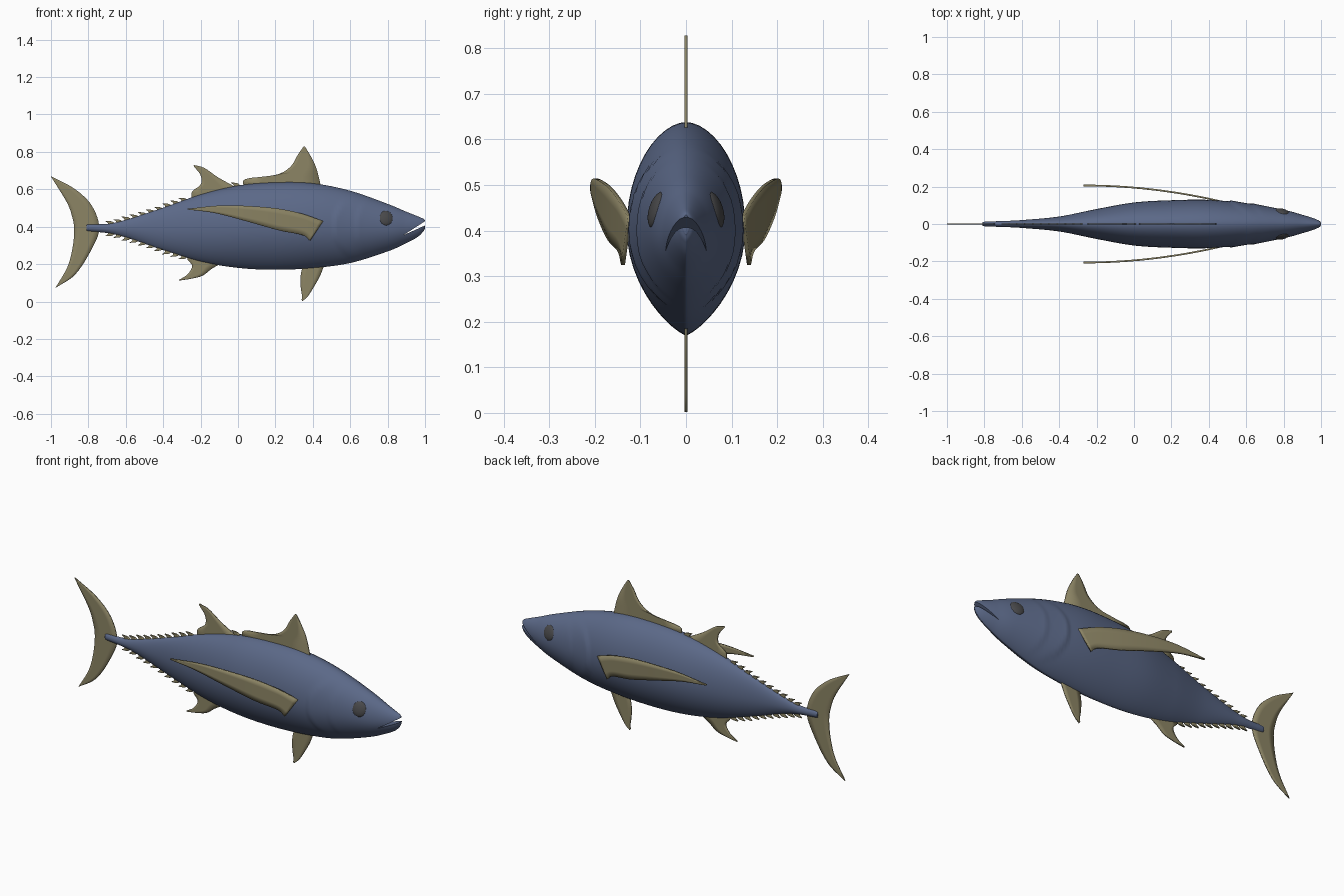
import bpy, bmesh, math
from mathutils import Vector

if "Cube" in bpy.data.objects:
    bpy.data.objects.remove(bpy.data.objects["Cube"])


def material(name, rgb):
    m = bpy.data.materials.new(name)
    m.diffuse_color = (*rgb, 1)
    m.use_nodes = True
    m.node_tree.nodes["Principled BSDF"].inputs["Base Color"].default_value = m.diffuse_color
    return m


BLUE = material("slate blue skin", (0.105, 0.140, 0.245))
OLIVE = material("olive fin", (0.265, 0.235, 0.130))
DARK = material("dark eye", (0.065, 0.065, 0.068))


def spline(pts, n):
    """Open Catmull-Rom curve through the points, n + 1 samples."""
    p = [Vector(q) for q in pts]
    p = [p[0] * 2 - p[1]] + p + [p[-1] * 2 - p[-2]]
    out = []
    for k in range(n + 1):
        u = k / n * (len(pts) - 1)
        i = min(int(u), len(pts) - 2)
        t = u - i
        a, b, c, d = p[i:i + 4]
        out.append(0.5 * (2 * b + (c - a) * t + (2 * a - 5 * b + 4 * c - d) * t * t
                          + (3 * b - a - 3 * c + d) * t ** 3))
    return out


def make(name, verts, faces, mat):
    me = bpy.data.meshes.new(name)
    me.from_pydata([tuple(v) for v in verts], [], faces)
    bm = bmesh.new()
    bm.from_mesh(me)
    bmesh.ops.remove_doubles(bm, verts=bm.verts, dist=1e-5)
    bmesh.ops.recalc_face_normals(bm, faces=bm.faces)
    bm.to_mesh(me)
    bm.free()
    me.materials.append(mat)
    ob = bpy.data.objects.new(name, me)
    bpy.context.collection.objects.link(ob)
    return ob


def smooth(ob, angle=40):
    bpy.ops.object.select_all(action='DESELECT')
    ob.select_set(True)
    bpy.context.view_layer.objects.active = ob
    bpy.ops.object.shade_smooth_by_angle(angle=math.radians(angle))


def fin(name, lead, trail, side=lambda x: 0.0, thick=0.006, n=20):
    """Thin blade stretched between a leading and a trailing edge (x, z)."""
    m = 4
    verts, faces = [], []
    for a, b in zip(spline(lead, n), spline(trail, n)):
        for j in range(m + 1):
            q = a.lerp(b, j / m)
            verts.append((q.x, side(q.x), q.y))
    for i in range(n):
        for j in range(m):
            k = i * (m + 1) + j
            faces.append((k, k + 1, k + m + 2, k + m + 1))
    ob = make(name, verts, faces, OLIVE)
    mod = ob.modifiers.new("thickness", 'SOLIDIFY')
    mod.thickness = thick
    mod.offset = 0
    smooth(ob)
    return ob


# Body: lofted rings from stations (x, top, bottom, half width)
stations = [(-.81, .400, .385, .005), (-.80, .413, .376, .012), (-.70, .415, .366, .016),
            (-.60, .437, .343, .021), (-.40, .502, .275, .040), (-.20, .572, .214, .080),
            (0, .620, .180, .115), (.20, .637, .170, .127), (.40, .632, .179, .129),
            (.60, .592, .206, .110), (.80, .522, .268, .076), (.90, .480, .312, .049),
            (.96, .456, .345, .031), (.99, .443, .374, .018), (1.0, .434, .392, .007)]
rings = spline(stations_4d := [Vector(s) for s in stations], 210)
SEG = 48


def gill(x, s):
    """Raised plate behind the head, ending in two curved steps."""
    d = 0
    for edge, h in ((.505 + .13 * s * s, .008), (.625 + .07 * s * s, .005)):
        t = x - edge
        if t > 0:
            d += h * min(1, t / .008) * math.exp(-t / .06)
    return d * max(0, 1 - s ** 4)


verts, faces = [], []
for x, top, bot, w in rings:
    mid, h = (top + bot) / 2, (top - bot) / 2
    for k in range(SEG):
        a = 2 * math.pi * k / SEG
        c, s = math.cos(a), math.sin(a)
        y = w * abs(c) ** (1.1 if s > 0 else 1.55)
        y += gill(x, s) * abs(c)
        verts.append((x, math.copysign(y, c), mid + h * s))
for i in range(len(rings) - 1):
    for k in range(SEG):
        a, b = i * SEG + k, i * SEG + (k + 1) % SEG
        faces.append((a, b, b + SEG, a + SEG))
faces.append(tuple(range(SEG)))
faces.append(tuple(range(len(verts) - SEG, len(verts))))
body = make("body", verts, faces, BLUE)

# Mouth: wedge cut out of the snout
tri = [(.885, .355), (1.05, .462), (1.05, .429)]
cutter = make("mouth_cutter", [(x, y, z) for y in (-.2, .2) for x, z in tri],
              [(0, 1, 2), (3, 4, 5), (0, 1, 4, 3), (1, 2, 5, 4), (2, 0, 3, 5)], BLUE)
cutter.hide_render = True
mod = body.modifiers.new("mouth", 'BOOLEAN')
mod.operation = 'DIFFERENCE'
mod.solver = 'EXACT'
mod.object = cutter
bpy.context.view_layer.objects.active = body
bpy.ops.object.modifier_apply(modifier=mod.name)
bpy.data.objects.remove(cutter)
smooth(body, 45)

# Eyes: flattened balls turned to follow the head
for s in (-1, 1):
    bpy.ops.mesh.primitive_uv_sphere_add(segments=32, ring_count=16, radius=1,
                                         location=(.79, s * .063, .445))
    eye = bpy.context.object
    eye.name = "eye"
    eye.scale = (.040, .017, .041)
    eye.rotation_euler = (s * .28, 0, -s * .22)
    eye.data.materials.append(DARK)
    smooth(eye)

# Single fins on the centre line
fin("front_dorsal_fin",
    [(.445, .61), (.42, .71), (.39, .775), (.358, .828)],
    [(.03, .61), (.04, .655), (.20, .676), (.28, .72), (.32, .785), (.350, .828)])
fin("rear_dorsal_fin",
    [(.00, .605), (-.05, .632), (-.11, .666), (-.18, .714), (-.235, .73)],
    [(-.25, .54), (-.245, .588), (-.20, .625), (-.20, .675), (-.238, .725)])
fin("anal_fin",
    [(-.08, .21), (-.14, .175), (-.19, .138), (-.25, .122), (-.315, .112)],
    [(-.26, .25), (-.27, .225), (-.245, .19), (-.27, .145), (-.315, .116)])
fin("pelvic_fin",
    [(.465, .205), (.44, .14), (.41, .085), (.375, .03), (.345, .002)],
    [(.35, .205), (.335, .14), (.335, .08), (.342, .03), (.340, .008)])
fin("tail_fin",
    [(-.975, .073), (-.87, .145), (-.785, .275), (-.742, .39), (-.78, .51), (-.87, .60), (-1, .67)],
    [(-.975, .075), (-.912, .185), (-.884, .29), (-.876, .385), (-.886, .45), (-.915, .53), (-1, .668)],
    n=36)

# Finlets along the back and belly
def finlet(name, x, z, d):
    fin(name, [(x + .030, z - d * .012), (x + .010, z + d * .010), (x - .028, z + d * .014)],
        [(x - .012, z - d * .016), (x - .014, z + d * .002), (x - .028, z + d * .012)],
        thick=.008, n=6)


for i in range(10):
    x = -.29 - i * .0435
    r = min(rings, key=lambda q: abs(q[0] - x))
    finlet("back_finlet", x, r[1], 1)
    finlet("belly_finlet", x, r[2], -1)
finlet("dorsal_gap_finlet", -.01, .622, 1)

# Long paired side fins, bowed outward
for s in (-1, 1):
    fin("pectoral_fin",
        [(.455, .430), (.33, .473), (.17, .502), (-.07, .514), (-.27, .496)],
        [(.385, .325), (.345, .355), (.22, .380), (.06, .425), (-.12, .472), (-.27, .492)],
        side=lambda x: s * (.206 - .083 * ((x + .27) / .725) ** 2), thick=.009, n=28)
